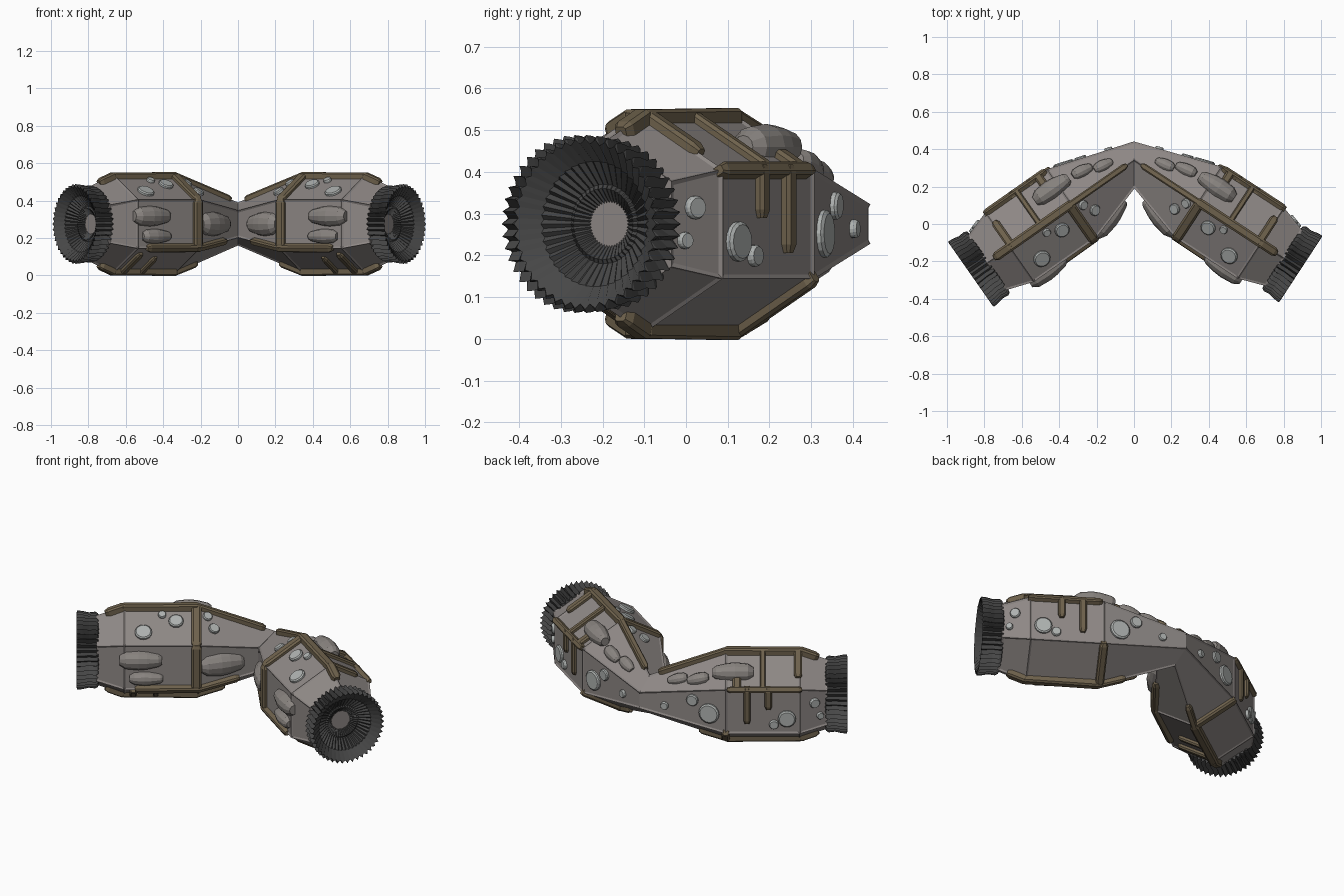
import bpy, bmesh, math
from mathutils import Vector, Matrix

if "Cube" in bpy.data.objects:
    bpy.data.objects.remove(bpy.data.objects["Cube"])

def mat(name, c):
    m = bpy.data.materials.new(name)
    m.diffuse_color = (*c, 1)
    m.use_nodes = True
    m.node_tree.nodes["Principled BSDF"].inputs["Base Color"].default_value = m.diffuse_color
    return m

HULL = mat("warm grey hull", (0.27, 0.245, 0.235))
BROWN = mat("brown rib", (0.155, 0.12, 0.072))
PALE = mat("pale port", (0.42, 0.44, 0.43))
LUMP = mat("grey blister", (0.25, 0.23, 0.215))
DARK = mat("charcoal fins", (0.063, 0.063, 0.063))

# pod lengthwise stations: distance along the axis, hexagon radius
ST = [(-0.12, 0.072), (0.41, 0.262), (0.81, 0.262), (0.96, 0.205)]

def radius(u):
    for (u0, r0), (u1, r1) in zip(ST, ST[1:]):
        if u <= u1:
            return r0 + (r1 - r0) * (u - u0) / (u1 - u0)
    return ST[-1][1]

def corner(u, k):
    a = math.radians(60 * k)
    return Vector((u, radius(u) * math.sin(a), radius(u) * math.cos(a)))

def surf(u, f):
    """Point on the hexagonal hull; integer f lies on a corner edge."""
    k = math.floor(f)
    return corner(u, k).lerp(corner(u, k + 1), f - k)

def normal(u, f):
    if abs(f - round(f)) < 0.01:
        a = math.radians(60 * f)
    else:
        a = math.radians(60 * math.floor(f) + 30)
    rad = Vector((0, math.sin(a), math.cos(a)))
    t = (surf(u + 0.01, f) - surf(u - 0.01, f)).normalized()
    return (rad - t * rad.dot(t)).normalized()

def loft(bm, rings):
    vs = [[bm.verts.new(p) for p in r] for r in rings]
    n = len(vs[0])
    faces = []
    for a, b in zip(vs, vs[1:]):
        for i in range(n):
            faces.append(bm.faces.new((a[i], a[(i + 1) % n], b[(i + 1) % n], b[i])))
    for r in (vs[0], vs[-1]):
        bm.faces.new(r)
    return faces

def hull(bm):
    rings = [[corner(u, k) for k in range(6)] for u, _ in ST]
    faces = loft(bm, rings)
    bmesh.ops.recalc_face_normals(bm, faces=bm.faces[:])
    bmesh.ops.inset_individual(bm, faces=faces, thickness=0.014, depth=-0.005)

def rib(bm, a, b, w=0.04, h=0.016):
    """Chamfered bar lying on the hull between two (u, f) points."""
    p, q = surf(*a), surf(*b)
    d = (q - p).normalized()
    n = normal((a[0] + b[0]) / 2, (a[1] + b[1]) / 2)
    n = (n - d * n.dot(d)).normalized()
    s = d.cross(n)
    prof = [(-.5, -.02), (-.5, h * .5), (-.3, h), (.3, h), (.5, h * .5), (.5, -.02)]
    rings = []
    for c, e, sc in ((p, -0.012, .6), (p, 0.008, 1), (q, -0.008, 1), (q, 0.012, .6)):
        rings.append([c + d * e + s * x * w * sc + n * (y if y < 0 else y * sc) for x, y in prof])
    loft(bm, rings)

def frame(u, f):
    n = normal(u, f)
    t = Vector((1, 0, 0))
    t = (t - n * t.dot(n)).normalized()
    return surf(u, f), t, n.cross(t), n

def port(bm, u, f, r):
    c, t, s, n = frame(u, f)
    rings = []
    for k, h in ((1, -0.015), (1, 0.005), (0.85, 0.011)):
        rings.append([c + n * h + (t * math.cos(i * math.pi / 8) + s * math.sin(i * math.pi / 8)) * r * k
                      for i in range(16)])
    loft(bm, rings)

def blister(bm, u, f, ln, w, h):
    c, t, s, n = frame(u, f)
    rings = []
    for x, k in ((-.5, .42), (-.42, .66), (-.15, .92), (.05, 1), (.36, .88), (.5, .5)):
        rings.append([c - n * .006 + t * x * ln + s * math.cos(i * math.pi / 6) * w / 2 * k
                      + n * math.sin(i * math.pi / 6) * h * k for i in range(12)])
    loft(bm, rings)

def fins(bm):
    """Fluted horn: outer collar, sharp lip, deep pleated bowl."""
    prof = [(.945, .17, 0), (.95, .198, .02), (.965, .207, .026), (1.0, .203, .028),
            (1.035, .211, .028), (1.062, .213, .024), (1.066, .204, .012), (1.03, .15, -.012),
            (.985, .095, -.008), (.99, .085, -.006), (.95, .04, -.004), (.935, .006, 0)]
    N = 44
    rings = []
    for u, r, cut in prof:
        ring = []
        for i in range(2 * N):
            a = math.pi * i / N
            odd = i % 2
            rr = r - max(cut, 0) * odd
            uu = u + min(cut, 0) * odd
            ring.append(Vector((uu, rr * math.sin(a), rr * math.cos(a))))
        rings.append(ring)
    loft(bm, rings)

def ribs(bm):
    # top and bottom ridges
    for f in (0, 3):
        rib(bm, (.41, f), (.82, f), .05)
        rib(bm, (.81, f), (.90, f), .05)
    rib(bm, (.06, 0), (.42, 0), .035)
    rib(bm, (.28, 3), (.42, 3), .035)
    # upper back edge with hanging stubs
    rib(bm, (.43, 1), (.81, 1), .035, .012)
    rib(bm, (.525, 1), (.525, 1.72))
    rib(bm, (.64, 1), (.64, 1.4))
    # bars on the upper back face
    rib(bm, (.61, .04), (.61, .97), .03)
    rib(bm, (.80, .04), (.80, .65), .045)
    rib(bm, (.47, .72), (.47, .97), .045)
    # station band on the front and lower faces
    rib(bm, (.42, 5.03), (.42, 5.97), .055)
    rib(bm, (.42, 4.05), (.42, 4.97), .055)
    rib(bm, (.41, 2.03), (.41, 2.97), .045)
    # lower front edge and underside bars
    rib(bm, (.40, 4), (.74, 4), .04)
    rib(bm, (.20, 4), (.42, 4), .035)
    rib(bm, (.76, 3.05), (.76, 3.75), .04)
    rib(bm, (.64, 3.05), (.64, 3.6), .03)

def ports(bm):
    for u, f, r in ((.89, 1.33, .028), (.92, 1.68, .02), (.74, 1.66, .048), (.67, 1.79, .026),
                    (.32, 1.6, .057), (.23, 1.28, .033), (.08, 1.58, .022),
                    (.325, 5.5, .03), (.36, 5.80, .026), (.53, 5.62, .04),
                    (.605, 5.78, .022), (.706, 5.34, .046)):
        port(bm, u, f, r)

def blisters(bm):
    for b in ((.45, .55, .22, .11, .055), (.15, .5, .11, .065, .03), (.26, .62, .12, .07, .035),
              (.72, 4.66, .23, .11, .05), (.69, 4.25, .18, .08, .04), (.28, 4.5, .24, .13, .05)):
        blister(bm, *b)

PARTS = [("hull", hull, HULL), ("ribs", ribs, BROWN), ("ports", ports, PALE),
         ("blisters", blisters, LUMP), ("horn_fins", fins, DARK)]

# build both pods, mirrored, meeting in a mitre at x = 0
for side, sx, ang in (("right", 1, 33.2), ("left", -1, 35.0)):
    M = (Matrix.Diagonal((sx, 1, 1, 1)) @ Matrix.Translation((0, 0.342, 0.275))
         @ Matrix.Rotation(math.radians(-ang), 4, 'Z'))
    for name, fn, material in PARTS:
        bm = bmesh.new()
        fn(bm)
        bm.transform(M)
        bmesh.ops.recalc_face_normals(bm, faces=bm.faces[:])
        if name == "hull":
            bmesh.ops.bisect_plane(bm, geom=bm.verts[:] + bm.edges[:] + bm.faces[:],
                                   plane_co=(0, 0, 0), plane_no=(sx, 0, 0), clear_inner=True)
        me = bpy.data.meshes.new(side + "_" + name)
        bm.to_mesh(me)
        bm.free()
        me.materials.append(material)
        bpy.context.collection.objects.link(bpy.data.objects.new(side + "_" + name, me))
